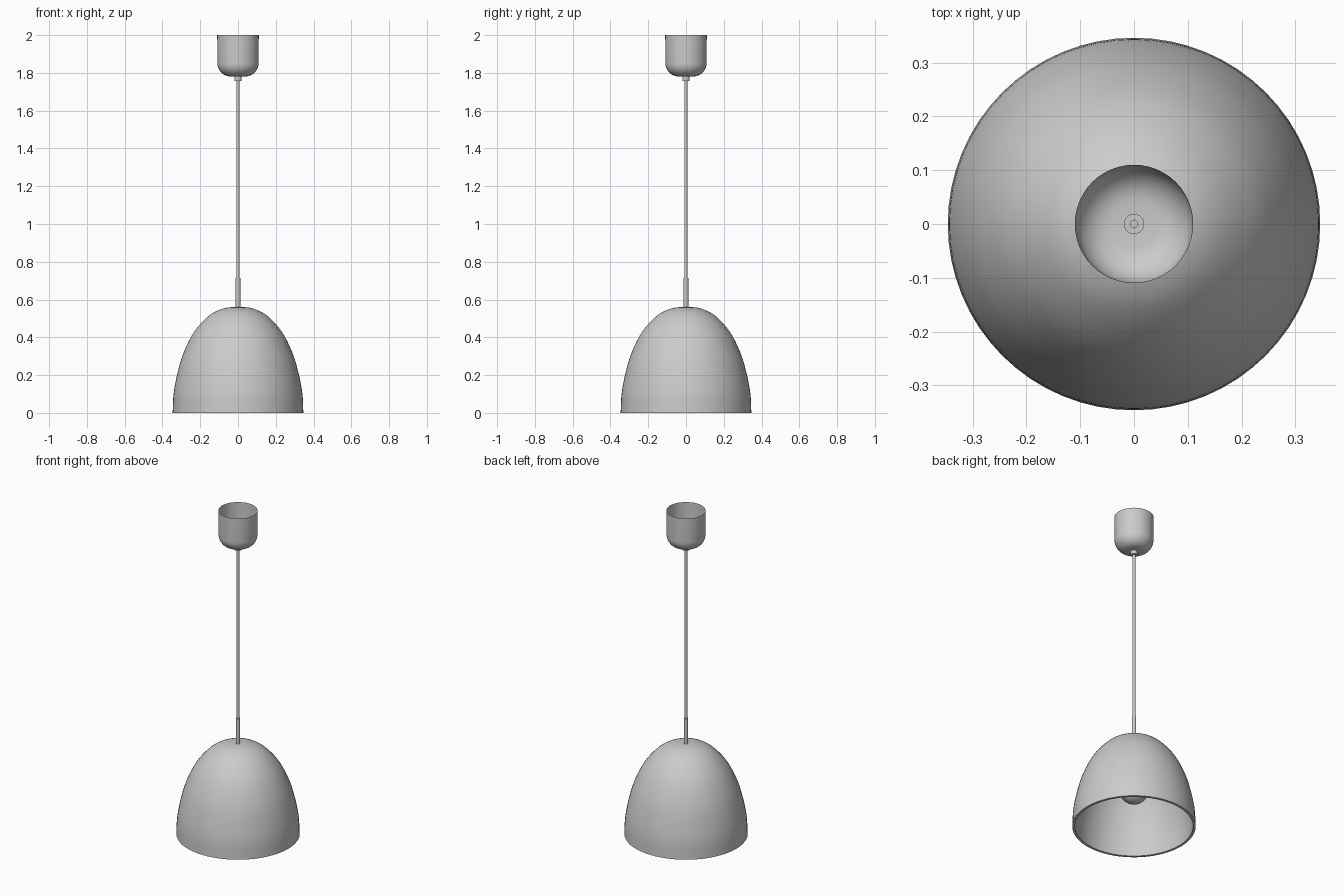
import bpy, bmesh, math
from mathutils import Matrix, Vector

cube = bpy.data.objects.get("Cube")
if cube:
    bpy.data.objects.remove(cube, do_unlink=True)

grey = bpy.data.materials.new("light grey")
grey.use_nodes = True
colour = (0.6, 0.6, 0.6, 1)
grey.diffuse_color = colour
grey.node_tree.nodes["Principled BSDF"].inputs["Base Color"].default_value = colour


def lathe(name, profile, segments=64, angle=40):
    """Spin a (radius, height) profile, listed bottom to top on the outside."""
    bm = bmesh.new()
    verts = [bm.verts.new((r, 0, z)) for r, z in profile]
    edges = [bm.edges.new(pair) for pair in zip(verts, verts[1:])]
    bmesh.ops.spin(bm, geom=verts + edges, cent=(0, 0, 0), axis=(0, 0, 1),
                   angle=math.tau, steps=segments)
    bmesh.ops.remove_doubles(bm, verts=bm.verts, dist=0.0002)
    bm.normal_update()
    bmesh.ops.recalc_face_normals(bm, faces=bm.faces)
    mesh = bpy.data.meshes.new(name)
    bm.to_mesh(mesh)
    bm.free()
    obj = bpy.data.objects.new(name, mesh)
    bpy.context.collection.objects.link(obj)
    mesh.materials.append(grey)
    bpy.ops.object.select_all(action="DESELECT")
    obj.select_set(True)
    bpy.context.view_layer.objects.active = obj
    bpy.ops.object.shade_smooth_by_angle(angle=math.radians(angle))
    return obj


def rod(name, radius, bottom, top, segments=24):
    return lathe(name, [(0, bottom), (radius, bottom), (radius, top), (0, top)], segments)


def smooth_path(points, steps=5):
    """Catmull-Rom curve through the points."""
    pts = [Vector(p) for p in points]
    pts = [2 * pts[0] - pts[1]] + pts + [2 * pts[-1] - pts[-2]]
    path = []
    for a, b, c, d in zip(pts, pts[1:], pts[2:], pts[3:]):
        for i in range(steps):
            t = i / steps
            path.append(0.5 * (2 * b + (c - a) * t + (2 * a - 5 * b + 4 * c - d) * t**2
                               + (3 * b - a - 3 * c + d) * t**3))
    return path + [pts[-2]]


def arc(radius, centre_r, centre_z, start, end, steps=10):
    angles = [math.radians(start + (end - start) * i / steps) for i in range(steps + 1)]
    return [(centre_r + radius * math.cos(a), centre_z + radius * math.sin(a)) for a in angles]


# Bell shade with a thick wall
outer = smooth_path([(0.346, 0), (0.341, 0.1), (0.323, 0.2), (0.295, 0.3), (0.25, 0.4),
                     (0.2, 0.47), (0.14, 0.525), (0.07, 0.555), (0, 0.561)])
wall = 0.015
inner = [(r * (1 - wall / 0.346), z * (1 - wall / 0.561)) for r, z in reversed(outer)]
lathe("shade", [tuple(p) for p in outer] + inner + [tuple(outer[0])], 64)

# Bulb and its socket inside the shade
bulb = arc(0.085, 0, 0.24, -90, 50, 16) + [(0.036, 0.34), (0.032, 0.38), (0, 0.38)]
lathe("bulb", bulb, 32)
rod("socket", 0.045, 0.375, 0.55, 32)

# Sleeve and hanging cord
rod("cord_sleeve", 0.0125, 0.54, 0.715)
rod("cord", 0.008, 0.7, 1.79, 16)
rod("cord_grip", 0.019, 1.757, 1.787)

# Ceiling cup, open at the top
cup = [(0, 1.78), (0.02, 1.78)] + arc(0.07, 0.039, 1.851, -85, 0) + [(0.11, 2.0)]
lathe("ceiling_cup", cup, 48)
